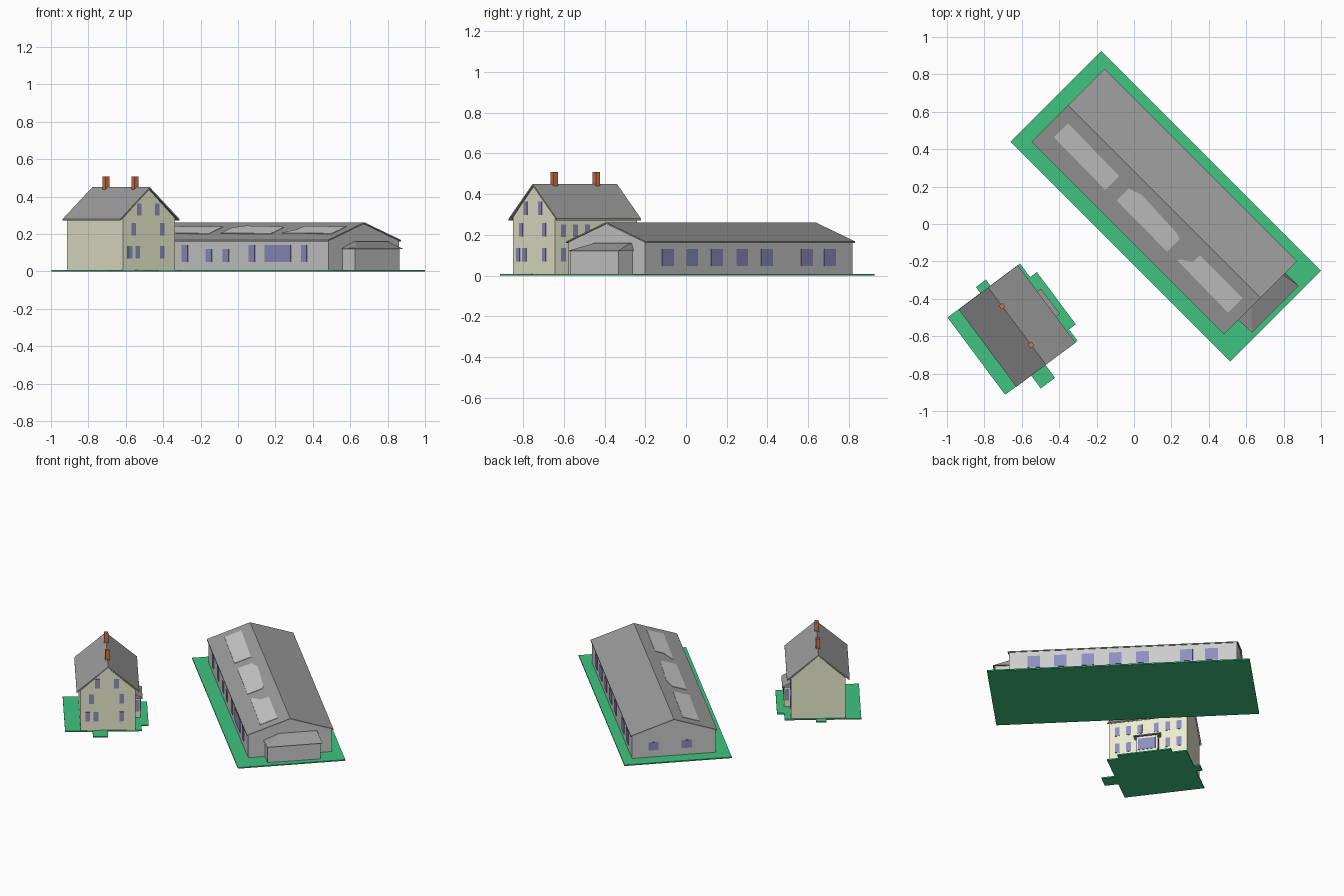
import bpy, bmesh, math
from mathutils import Matrix

if "Cube" in bpy.data.objects:
    bpy.data.objects.remove(bpy.data.objects["Cube"])

BARN = Matrix.Rotation(math.radians(-45), 4, 'Z')     # local x runs along the ridge
HOUSE = Matrix.Rotation(math.radians(-53.3), 4, 'Z')


def material(name, r, g, b):
    m = bpy.data.materials.new(name)
    m.diffuse_color = (r, g, b, 1)
    m.use_nodes = True
    m.node_tree.nodes["Principled BSDF"].inputs["Base Color"].default_value = m.diffuse_color
    return m


GREEN = material("grass", 0.05, 0.55, 0.22)
ROOF = material("slate", 0.34, 0.34, 0.34)
CREAM = material("cream", 0.83, 0.83, 0.63)
GLASS = material("glass", 0.27, 0.27, 0.52)
BRICK = material("brick", 0.62, 0.18, 0.06)
WALL = material("wall_grey", 0.66, 0.66, 0.66)
PANEL = material("panel_grey", 0.72, 0.72, 0.72)


def finish(name, bm, frame, mat):
    bmesh.ops.recalc_face_normals(bm, faces=bm.faces)
    me = bpy.data.meshes.new(name)
    bm.to_mesh(me)
    bm.free()
    me.materials.append(mat)
    ob = bpy.data.objects.new(name, me)
    ob.matrix_world = frame
    bpy.context.collection.objects.link(ob)
    return ob


def loft(name, a, b, frame, mat):
    """Solid between two matching 3D loops."""
    bm = bmesh.new()
    va, vb = [bm.verts.new(p) for p in a], [bm.verts.new(p) for p in b]
    bm.faces.new(va)
    bm.faces.new(vb)
    n = len(va)
    for i in range(n):
        j = (i + 1) % n
        bm.faces.new((va[i], va[j], vb[j], vb[i]))
    return finish(name, bm, frame, mat)


def prism(name, profile, x0, x1, frame, mat):
    """(y, z) profile extruded along local x."""
    return loft(name, [(x0, y, z) for y, z in profile],
                [(x1, y, z) for y, z in profile], frame, mat)


def box(name, x0, x1, y0, y1, z0, z1, frame, mat):
    return prism(name, [(y0, z0), (y1, z0), (y1, z1), (y0, z1)], x0, x1, frame, mat)


def gable_roof(name, x0, x1, y0, y1, eave, ridge, t, frame):
    m = (y0 + y1) / 2
    prism(name, [(y0, eave), (m, ridge), (y1, eave),
                 (y1, eave - t), (m, ridge - t), (y0, eave - t)], x0, x1, frame, ROOF)


def window_x(name, x, y, w, z0, z1, frame):
    """Window in a wall that runs along local x."""
    box(name, x - w / 2, x + w / 2, y - 0.003, y + 0.003, z0, z1, frame, GLASS)


def window_y(name, x, y, w, z0, z1, frame):
    """Window in a gable wall."""
    box(name, x - 0.003, x + 0.003, y - w / 2, y + w / 2, z0, z1, frame, GLASS)


# --- long hall: lawn, walls, roof
box("hall_lawn", -0.777, 0.883, -0.156, 0.53, 0, 0.008, BARN, GREEN)
prism("hall_walls", [(-0.067, 0.004), (0.467, 0.004), (0.467, 0.164), (0.2, 0.256), (-0.067, 0.164)],
      -0.69, 0.75, BARN, WALL)
gable_roof("hall_roof", -0.698, 0.757, -0.076, 0.476, 0.168, 0.262, 0.007, BARN)

# hall windows: front, back, end gable
for i, (u, w, z0, z1) in enumerate([(-0.52, 0.045, 0.05, 0.14), (-0.333, 0.045, 0.05, 0.14),
                                    (-0.152, 0.045, 0.05, 0.12), (-0.024, 0.045, 0.05, 0.12),
                                    (0.173, 0.045, 0.05, 0.14), (0.369, 0.196, 0.05, 0.14),
                                    (0.567, 0.045, 0.05, 0.14)]):
    window_x(f"hall_front_window_{i}", u, -0.067, w, z0, z1, BARN)
for i, u in enumerate([0.592, 0.425, 0.252, 0.078, -0.095, -0.372, -0.531]):
    window_x(f"hall_back_window_{i}", u, 0.467, 0.08, 0.047, 0.13, BARN)
for i, v in enumerate([0.33, 0.117]):
    window_y(f"hall_end_window_{i}", -0.69, v, 0.065, 0.055, 0.11, BARN)

# light panels lying on the front slope
panels = [[(-0.63, 0.025), (-0.238, 0.02), (-0.238, 0.125), (-0.63, 0.132)],
          [(-0.155, 0.023), (0.23, 0.02), (0.23, 0.115), (0.2, 0.127), (-0.08, 0.14), (-0.155, 0.113)],
          [(0.306, 0.026), (0.69, 0.02), (0.69, 0.13), (0.367, 0.132), (0.366, 0.08), (0.306, 0.04)]]
for i, pts in enumerate(panels):
    def slope(v, lift):
        return 0.168 + (v + 0.076) * 0.094 / 0.276 + lift
    loft(f"roof_panel_{i}", [(u, v, slope(v, -0.002)) for u, v in pts],
         [(u, v, slope(v, 0.003)) for u, v in pts], BARN, PANEL)

# entrance porch on the hall's gable
box("hall_porch_walls", 0.74, 0.845, 0.04, 0.377, 0.004, 0.124, BARN, WALL)
loft("hall_porch_roof",
     [(0.745, 0.03, 0.121), (0.858, 0.036, 0.121), (0.858, 0.389, 0.121), (0.745, 0.387, 0.121)],
     [(0.745, 0.13, 0.161), (0.758, 0.13, 0.161), (0.758, 0.372, 0.161), (0.745, 0.372, 0.161)],
     BARN, ROOF)

# --- house: lawn with paths, walls, roof
box("house_lawn", -0.195, 0.32, -1.098, -0.615, 0, 0.008, HOUSE, GREEN)
box("house_front_pad", -0.104, 0.244, -0.63, -0.57, 0, 0.008, HOUSE, GREEN)
box("house_back_path", -0.235, -0.19, -0.879, -0.813, 0, 0.008, HOUSE, GREEN)
box("house_side_path", 0.315, 0.407, -0.925, -0.83, 0, 0.008, HOUSE, GREEN)
prism("house_walls", [(-1.0, 0.004), (-0.655, 0.004), (-0.655, 0.285), (-0.828, 0.438), (-1.0, 0.285)],
      -0.188, 0.315, HOUSE, CREAM)
gable_roof("house_roof", -0.194, 0.322, -1.025, -0.63, 0.28, 0.45, 0.009, HOUSE)
for i, s in enumerate([-0.069, 0.19]):
    box(f"chimney_{i}", s - 0.013, s + 0.013, -0.841, -0.815, 0.42, 0.508, HOUSE, BRICK)

# house windows: gable end, then the long side facing the hall
for i, (t, z0) in enumerate([(-0.894, 0.298), (-0.774, 0.298), (-0.931, 0.193), (-0.741, 0.193),
                             (-0.955, 0.07), (-0.904, 0.07), (-0.741, 0.07)]):
    window_y(f"house_gable_window_{i}", 0.315, t, 0.03, z0, z0 + 0.065, HOUSE)
for i, d in enumerate([-0.2, -0.127, -0.053, 0.053, 0.127, 0.2]):
    window_x(f"house_upper_window_{i}", 0.063 + d, -0.655, 0.03, 0.19, 0.252, HOUSE)
    if abs(d) > 0.1:
        window_x(f"house_lower_window_{i}", 0.063 + d, -0.655, 0.03, 0.07, 0.135, HOUSE)

# glazed bay under a lean-to roof
box("house_bay", -0.005, 0.131, -0.66, -0.618, 0.004, 0.148, HOUSE, CREAM)
window_x("bay_front_glass", 0.063, -0.618, 0.11, 0.05, 0.13, HOUSE)
for side, s in (("left", -0.005), ("right", 0.131)):
    window_y(f"bay_{side}_glass", s, -0.636, 0.025, 0.05, 0.13, HOUSE)
prism("bay_roof", [(-0.66, 0.145), (-0.605, 0.145), (-0.605, 0.152), (-0.66, 0.18)],
      -0.02, 0.148, HOUSE, ROOF)
